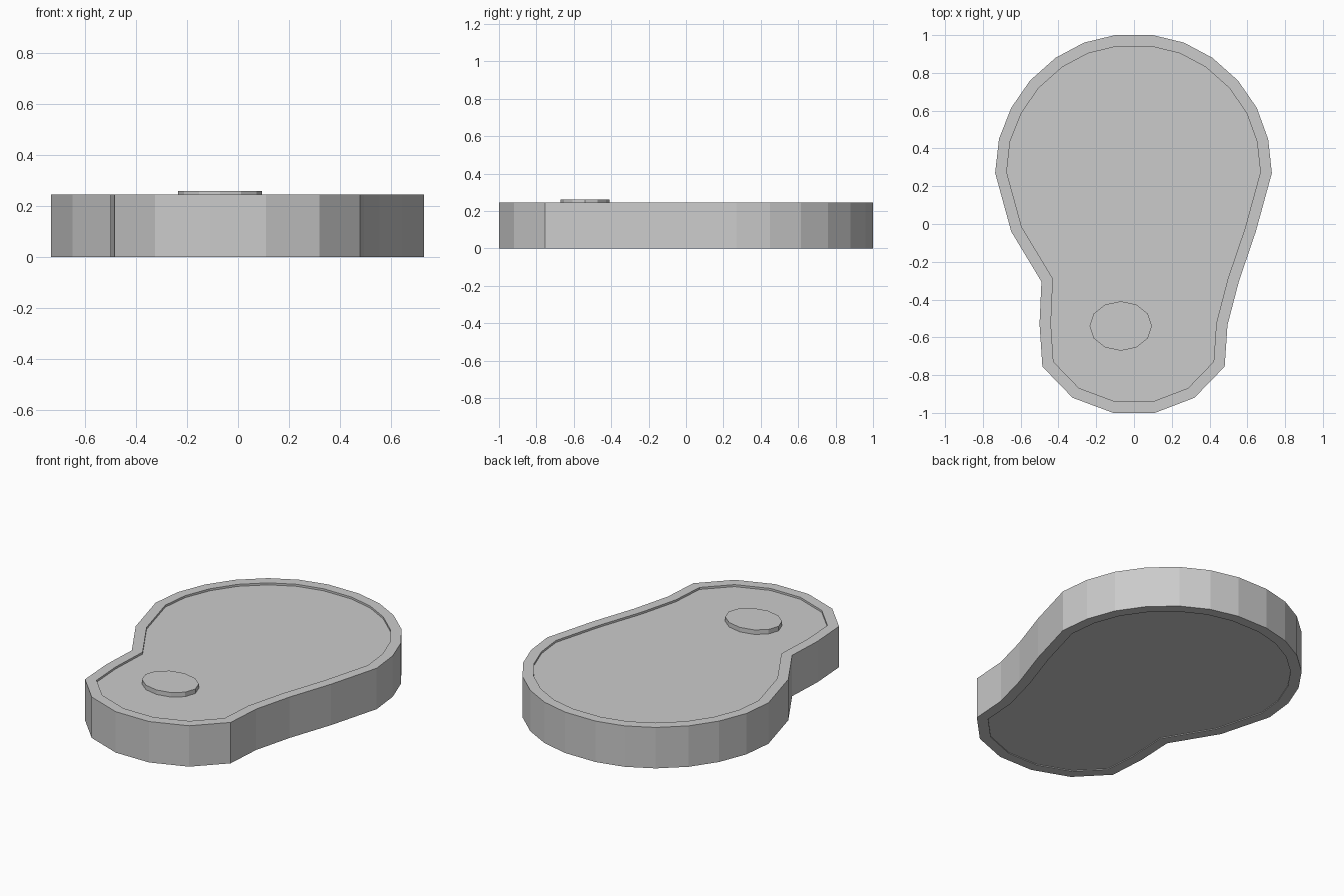
import bpy, bmesh, math
from mathutils import Matrix

if "Cube" in bpy.data.objects:
    bpy.data.objects.remove(bpy.data.objects["Cube"])

OUTLINE = [
    (0.10, 1.0), (-0.10, 1.0), (-0.265, 0.96), (-0.415, 0.88), (-0.55, 0.76),
    (-0.65, 0.615), (-0.715, 0.45), (-0.735, 0.27), (-0.65, -0.04),
    (-0.49, -0.305), (-0.50, -0.53), (-0.485, -0.755), (-0.325, -0.92),
    (-0.11, -1.0), (0.11, -1.0), (0.32, -0.92), (0.48, -0.755),
    (0.495, -0.535), (0.555, -0.305), (0.645, -0.04), (0.73, 0.27),
    (0.71, 0.45), (0.65, 0.615), (0.55, 0.76), (0.415, 0.88), (0.265, 0.96),
]
HEIGHT, RIM = 0.245, 0.06
TOP_RECESS, BOTTOM_RECESS = 0.012, 0.005


def add_object(name, bm):
    bmesh.ops.recalc_face_normals(bm, faces=bm.faces)
    mesh = bpy.data.meshes.new(name)
    bm.to_mesh(mesh)
    bm.free()
    obj = bpy.data.objects.new(name, mesh)
    bpy.context.collection.objects.link(obj)
    return obj


def sink_panel(bm, face, depth):
    """Inset a flat face to leave a rim, then step the panel inwards."""
    bmesh.ops.inset_region(bm, faces=[face], thickness=RIM, use_even_offset=True)
    bmesh.ops.inset_region(bm, faces=[face], thickness=0, depth=-depth)


# slab body with a raised rim on both sides
bm = bmesh.new()
base = bm.faces.new([bm.verts.new((x, y, 0)) for x, y in OUTLINE])
result = bmesh.ops.extrude_face_region(bm, geom=[base], use_keep_orig=True)
top_verts = [g for g in result["geom"] if isinstance(g, bmesh.types.BMVert)]
bmesh.ops.translate(bm, vec=(0, 0, HEIGHT), verts=top_verts)
bmesh.ops.recalc_face_normals(bm, faces=bm.faces)
caps = [f for f in bm.faces if abs(f.normal.z) > 0.9]
for cap in caps:
    sink_panel(bm, cap, TOP_RECESS if cap.normal.z > 0 else BOTTOM_RECESS)
add_object("slab_body", bm)

# low oval disc on the narrow end
bottom, top = HEIGHT - TOP_RECESS, 0.26
bm = bmesh.new()
bmesh.ops.create_cone(
    bm, cap_ends=True, segments=12, radius1=1, radius2=1, depth=top - bottom,
    matrix=Matrix.Translation((-0.07, -0.54, (top + bottom) / 2))
    @ Matrix.Diagonal((0.165, 0.131, 1, 1)))
add_object("oval_disc", bm)
